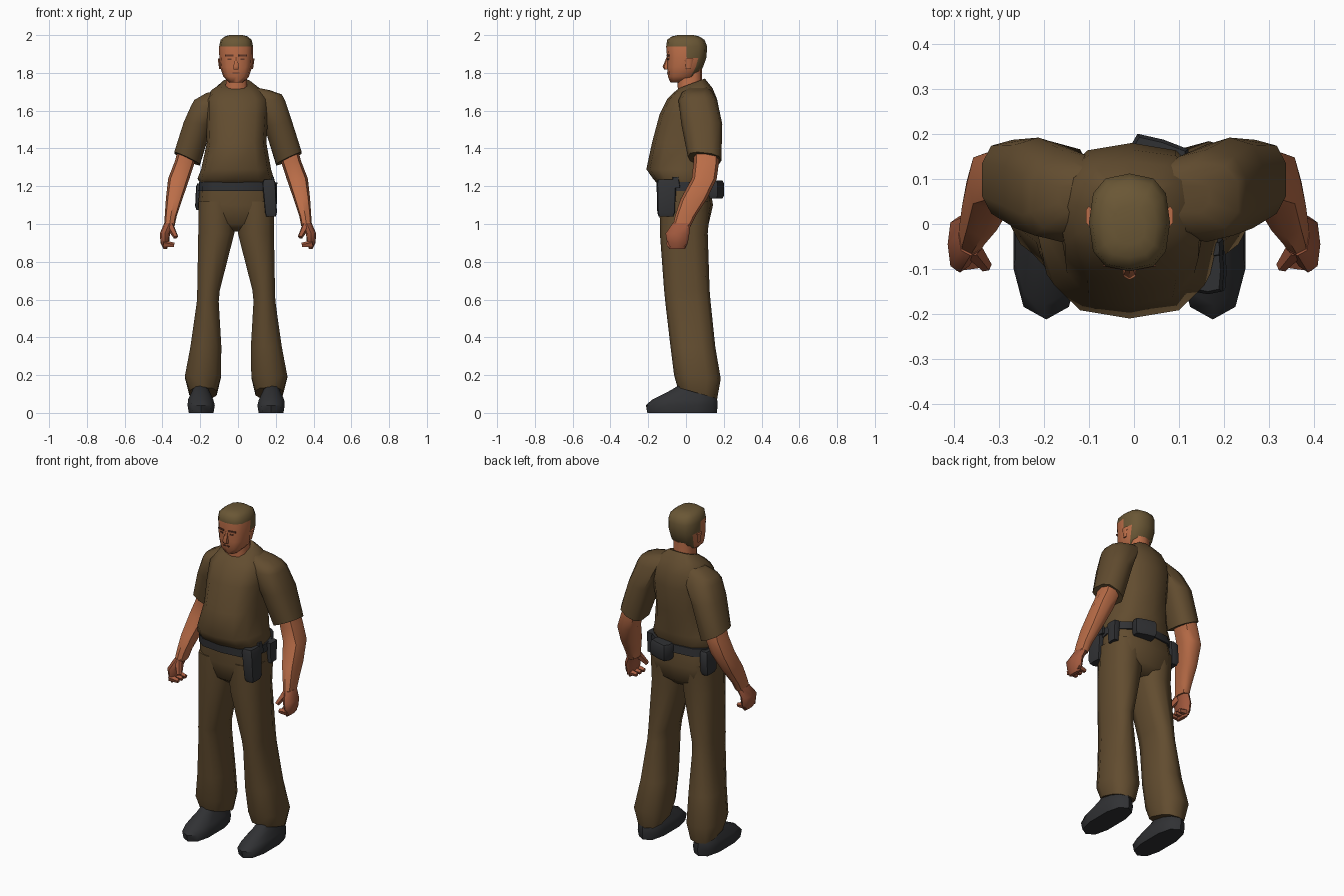
import bpy
import bmesh
import math
from mathutils import Matrix, Vector

default_cube = bpy.data.objects.get("Cube")
if default_cube:
    bpy.data.objects.remove(default_cube, do_unlink=True)


def make_material(name, colour):
    mat = bpy.data.materials.new(name)
    mat.use_nodes = True
    mat.diffuse_color = (*colour, 1)
    mat.node_tree.nodes["Principled BSDF"].inputs["Base Color"].default_value = (*colour, 1)
    return mat


cloth = make_material("brown cloth", (0.122, 0.073, 0.029))
hair = make_material("olive brown hair", (0.144, 0.095, 0.036))
skin = make_material("tanned skin", (0.5, 0.155, 0.065))
hand_skin = make_material("darker hand skin", (0.36, 0.1, 0.048))
leather = make_material("charcoal leather", (0.03, 0.031, 0.034))
feature = make_material("dark face feature", (0.12, 0.04, 0.022))


def finish(bm, name, materials, angle=50):
    """Turn a bmesh into a shaded object."""
    bmesh.ops.recalc_face_normals(bm, faces=bm.faces)
    mesh = bpy.data.meshes.new(name)
    bm.to_mesh(mesh)
    bm.free()
    for mat in materials:
        mesh.materials.append(mat)
    obj = bpy.data.objects.new(name, mesh)
    bpy.context.collection.objects.link(obj)
    bpy.ops.object.select_all(action="DESELECT")
    obj.select_set(True)
    bpy.context.view_layer.objects.active = obj
    bpy.ops.object.shade_smooth_by_angle(angle=math.radians(angle))
    return obj


def loft(name, mat, sections, sides=12, square=0.75, mirror=None, angle=50, rule=None, extra=()):
    """Skin rings given as (z, x0, x1, y0, y1, tilt over x, tilt over y)."""
    bm = bmesh.new()
    rings = []
    for section in sections:
        z, x0, x1, y0, y1, tilt_x, tilt_y = (tuple(section) + (0, 0))[:7]
        ring = []
        for i in range(sides):
            a = 2 * math.pi * i / sides - math.pi / 2
            c, s = math.cos(a), math.sin(a)
            u = math.copysign(abs(c) ** square, c) if abs(c) > 1e-6 else 0
            v = math.copysign(abs(s) ** square, s) if abs(s) > 1e-6 else 0
            x = (x0 + x1) / 2 + u * (x1 - x0) / 2
            y = (y0 + y1) / 2 + v * (y1 - y0) / 2
            if mirror is not None:
                x = 2 * mirror - x
            ring.append(bm.verts.new((x, y, z + u * tilt_x + v * tilt_y)))
        rings.append(ring)
    for low, high in zip(rings, rings[1:]):
        for i in range(sides):
            j = (i + 1) % sides
            bm.faces.new((low[i], low[j], high[j], high[i]))
    bm.faces.new(rings[0])
    bm.faces.new(rings[-1])
    if rule:
        for face in bm.faces:
            face.material_index = rule(face.calc_center_median())
    return finish(bm, name, [mat, *extra], angle)


def digit(name, start, end, radius, flip):
    """Tapered five-sided finger shape between two points."""
    a, b = Vector(start), Vector(end)
    if flip:
        a.x, b.x = -a.x, -b.x
    turn = (b - a).to_track_quat("Z", "Y").to_matrix().to_4x4()
    bm = bmesh.new()
    bmesh.ops.create_cone(bm, cap_ends=True, segments=5, radius1=radius, radius2=radius * 0.6,
                          depth=(b - a).length, matrix=Matrix.Translation((a + b) / 2) @ turn)
    return finish(bm, name, [hand_skin])


def plate(name, mat, centre, size, turn=0):
    """Thin plate facing the front."""
    bm = bmesh.new()
    matrix = Matrix.Translation(centre) @ Matrix.Rotation(turn, 4, "Z") @ Matrix.Diagonal((*size, 1))
    bmesh.ops.create_cube(bm, size=1, matrix=matrix)
    return finish(bm, name, [mat])


# Shirt body, with a belly overhanging the belt
loft("shirt", cloth, [
    (1.2, -.19, .17, -.14, .12),
    (1.24, -.215, .19, -.175, .14),
    (1.29, -.195, .175, -.21, .15),
    (1.43, -.165, .15, -.18, .165),
    (1.58, -.17, .16, -.14, .18),
    (1.66, -.17, .16, -.1, .165),
    (1.71, -.14, .125, -.06, .14, 0, .01),
    (1.745, -.085, .07, -.035, .1, 0, .025),
])

# Hips, belt
loft("hips", cloth, [
    (.96, -.13, .11, -.07, .08),
    (1.0, -.2, .18, -.125, .12),
    (1.1, -.212, .192, -.142, .143),
    (1.21, -.2, .18, -.145, .125),
], square=.65)
loft("belt", leather, [
    (1.175, -.208, .19, -.155, .14),
    (1.222, -.206, .188, -.157, .136),
], square=.65)

# Paired parts: legs, shoes, sleeves, arms and hands
for side, flip in (("left", False), ("right", True)):
    leg_mirror = -.01 if flip else None
    arm_mirror = 0 if flip else None
    drop = .03 if flip else 0

    loft(side + "_trouser_leg", cloth, [
        (.105, .09, .24, -.045, .165, 0, -.03),
        (.19, .067, .265, -.063, .184, 0, -.01),
        (.35, .065, .235, -.082, .155),
        (.59, .08, .2, -.11, .13),
        (.65, .074, .198, -.116, .125),
        (.95, -.004, .194, -.138, .115),
        (1.12, -.005, .192, -.14, .13),
    ], sides=10, mirror=leg_mirror)

    loft(side + "_shoe", leather, [
        (0, .107, .243, -.205, .163),
        (.04, .1, .25, -.212, .168),
        (.07, .108, .247, -.18, .165),
        (.115, .13, .225, -.09, .15),
        (.15, .14, .215, -.03, .13),
    ], sides=10, mirror=leg_mirror)

    loft(side + "_sleeve", cloth, [
        (1.345, .2, .34, .01, .187, .033, -.01),
        (1.53, .135, .29, -.025, .192, .01),
        (1.655 - drop, .07, .252, -.04, .165, 0),
        (1.698 - drop, .04, .235, -.02, .14, -.012),
        (1.722 - drop / 2, .03, .17, .02, .11, -.014),
    ], sides=10, mirror=arm_mirror)

    loft(side + "_arm", skin, [
        (.99, .335, .39, -.07, .025),
        (1.04, .325, .388, -.058, .05),
        (1.13, .295, .382, -.03, .11),
        (1.24, .257, .37, .03, .163),
        (1.33, .228, .335, .04, .175),
        (1.42, .2, .31, .04, .17),
    ], sides=8, mirror=arm_mirror)

    loft(side + "_hand", hand_skin, [
        (.868, .375, .395, -.09, -.005),
        (.9, .365, .41, -.1, .01),
        (.95, .36, .414, -.108, .018),
        (1.005, .337, .39, -.07, .025),
    ], sides=8, mirror=arm_mirror)
    digit(side + "_thumb", (.36, -.055, .99), (.328, -.095, .93), .022, flip)
    for k in range(3):
        y = -.085 + k * .035
        digit(f"{side}_finger_{k + 1}", (.395, y, .895), (.338, y, .888), .021, flip)

# Neck
loft("neck", skin, [
    (1.67, -.075, .06, -.04, .09),
    (1.74, -.067, .05, -.045, .085),
    (1.82, -.065, .048, -.045, .085),
], sides=10)


def hair_rule(c):
    """Hair covers the crown, the sideburns and the back of the head."""
    return int(c.z > 1.942 or (c.y > .04 and c.z > 1.79) or (c.y > -.01 and c.z > 1.88))


loft("head", skin, [
    (1.748, -.045, .025, -.082, -.01),
    (1.78, -.078, .058, -.096, .055),
    (1.83, -.094, .074, -.1, .09),
    (1.88, -.099, .079, -.1, .108),
    (1.94, -.1, .08, -.105, .112),
    (1.975, -.092, .072, -.1, .098),
    (1.993, -.07, .05, -.075, .07),
    (2.0, -.045, .025, -.045, .04),
], angle=60, rule=hair_rule, extra=[hair])

# Face: nose, brows, eyes, mouth and ears
loft("nose", skin, [
    (1.818, -.025, .005, -.115, -.085),
    (1.832, -.026, .006, -.124, -.085),
    (1.885, -.017, -.003, -.102, -.085),
], sides=6)
for side, sign in (("left", 1), ("right", -1)):
    turn = sign * math.radians(11.5)
    plate(side + "_brow", feature, (-.01 + sign * .036, -.0945, 1.892), (.045, .008, .009), turn)
    plate(side + "_eye", feature, (-.01 + sign * .034, -.0935, 1.872), (.022, .008, .007), turn)
    loft(side + "_ear", skin, [
        (1.82, .071, .08, .0, .025),
        (1.875, .072, .088, -.005, .04),
    ], sides=6, mirror=None if sign > 0 else -.01)
plate("mouth", feature, (-.01, -.096, 1.799), (.036, .009, .006))

# Belt gear
gear = dict(sides=8, square=.35, angle=40)
loft("holster", leather, [
    (1.04, .148, .2, -.145, -.065),
    (1.06, .142, .206, -.152, -.056),
    (1.215, .128, .2, -.156, -.05),
    (1.235, .135, .192, -.15, -.058),
], **gear)
loft("holster_grip", leather, [
    (1.19, .165, .2, -.075, -.03),
    (1.25, .165, .19, -.07, -.04),
], **gear)
loft("left_side_pouch", leather, [
    (1.1, .175, .205, .02, .08),
    (1.22, .165, .208, .015, .085),
], **gear)
loft("right_side_pouch", leather, [
    (1.075, -.22, -.18, .03, .11),
    (1.095, -.227, -.175, .02, .12),
    (1.2, -.222, -.17, .015, .12),
    (1.215, -.215, -.17, .02, .11),
], **gear)
back_pouch = loft("back_pouch", leather, [
    (1.135, -.06, .06, -.035, .03),
    (1.15, -.067, .067, -.04, .037),
    (1.215, -.067, .067, -.04, .037),
    (1.23, -.06, .06, -.035, .03),
], **gear)
back_pouch.location = (.055, .152, 0)
back_pouch.rotation_euler.z = math.radians(-17)
